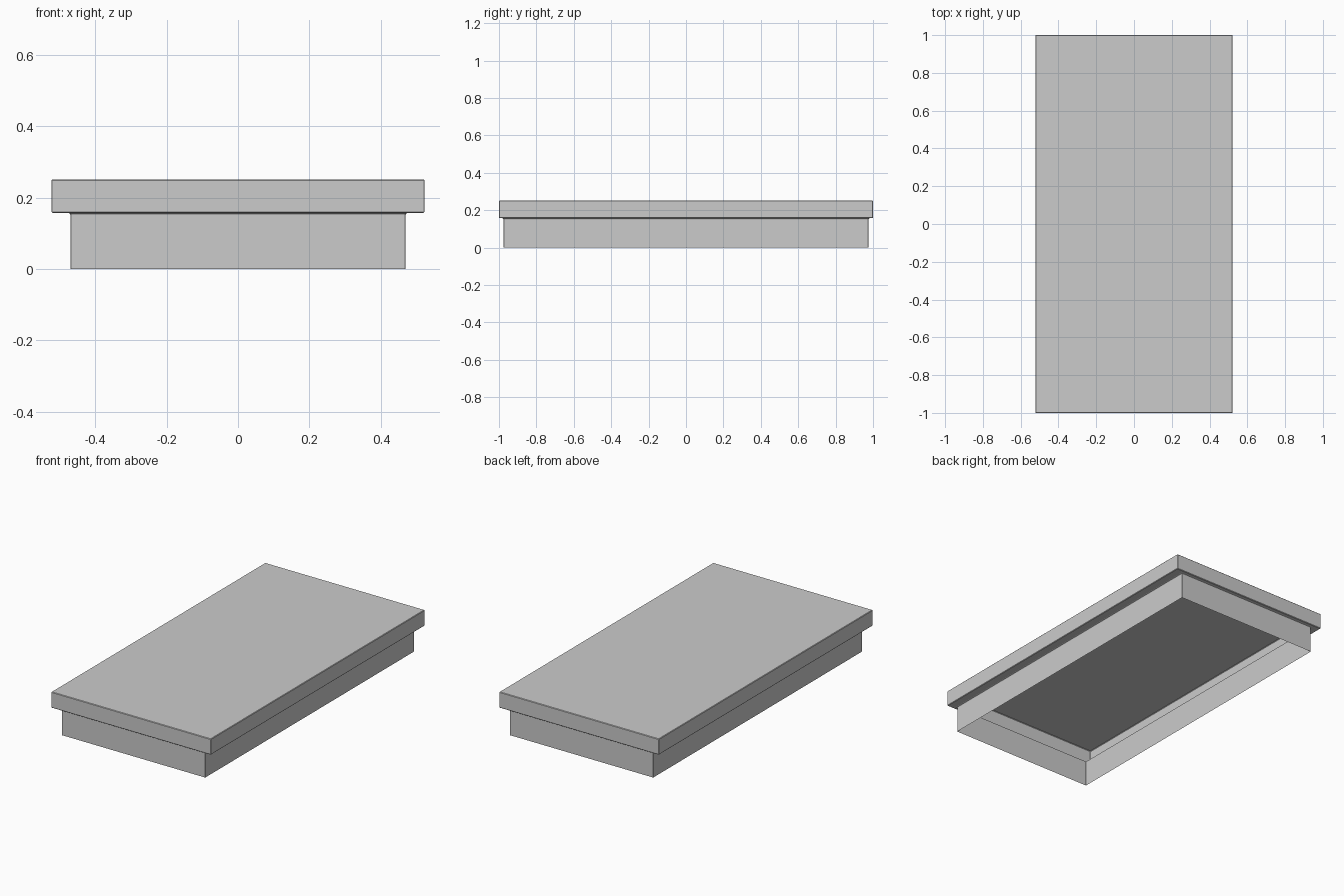
import bpy, bmesh

if "Cube" in bpy.data.objects:
    bpy.data.objects.remove(bpy.data.objects["Cube"])

# Cross-section of the thin sheet: (half width x, half length y, height z)
HX, HY, SX, SY = 0.522, 1.0, 0.469, 0.976
UNDER, TOP, B, F = 0.157, 0.251, 0.003, 0.006
profile = [
    (SX, SY, 0.0),                              # open bottom of skirt
    (SX, SY, UNDER - F),
    (SX + F * 0.3, SY + F * 0.3, UNDER - F * 0.3),   # small fillet under the slab
    (SX + F, SY + F, UNDER),
    (HX - B, HY - B, UNDER),                    # overhang underside
    (HX, HY, UNDER + B),                        # slab side
    (HX, HY, TOP - B),
    (HX - B, HY - B, TOP),                      # top edge
]


def ring(bm, x, y, z, c=0.002):
    """Rectangle with tiny chamfered corners."""
    pts = [(x, -y + c), (x, y - c), (x - c, y), (-x + c, y),
           (-x, y - c), (-x, -y + c), (-x + c, -y), (x - c, -y)]
    return [bm.verts.new((px, py, z)) for px, py in pts]


# Hollow slab with its inset skirt, one continuous open sheet
bm = bmesh.new()
rings = [ring(bm, *p) for p in profile]
for a, b in zip(rings, rings[1:]):
    n = len(a)
    for i in range(n):
        j = (i + 1) % n
        bm.faces.new((a[i], a[j], b[j], b[i]))
bm.faces.new(rings[-1])

mesh = bpy.data.meshes.new("lid_with_skirt")
bm.to_mesh(mesh)
bm.free()
lid = bpy.data.objects.new("lid_with_skirt", mesh)
bpy.context.collection.objects.link(lid)
